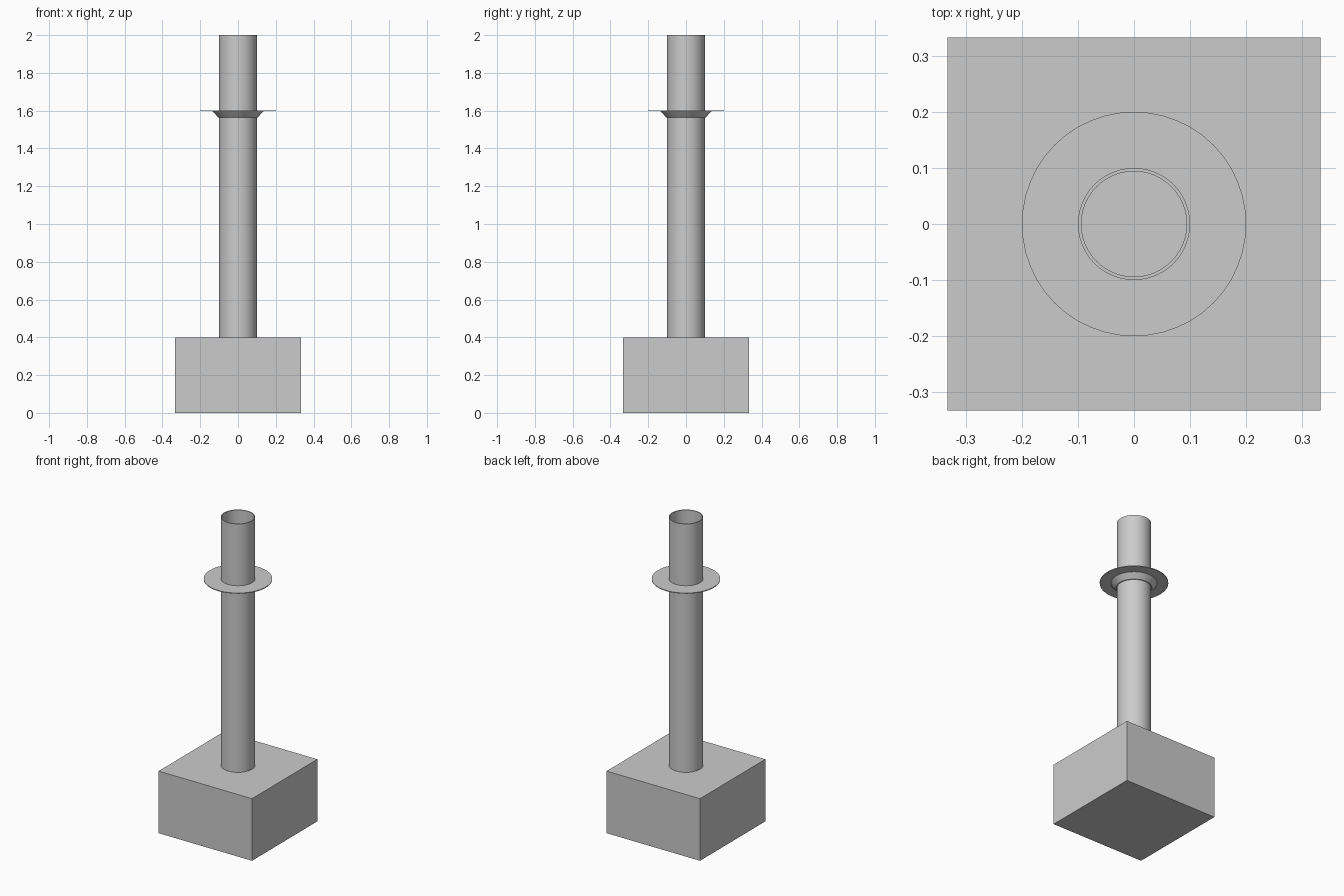
import bpy
import bmesh
import math

cube = bpy.data.objects.get("Cube")
if cube:
    bpy.data.objects.remove(cube, do_unlink=True)

SEGMENTS = 48

grey = bpy.data.materials.new("plain grey")
grey.use_nodes = True
colour = (0.6, 0.6, 0.6, 1)
grey.diffuse_color = colour
grey.node_tree.nodes["Principled BSDF"].inputs["Base Color"].default_value = colour


def add_part(name, bm, smooth=False):
    bmesh.ops.recalc_face_normals(bm, faces=bm.faces[:])
    mesh = bpy.data.meshes.new(name)
    bm.to_mesh(mesh)
    bm.free()
    mesh.materials.append(grey)
    part = bpy.data.objects.new(name, mesh)
    bpy.context.collection.objects.link(part)
    if smooth:
        bpy.ops.object.select_all(action="DESELECT")
        part.select_set(True)
        bpy.context.view_layer.objects.active = part
        bpy.ops.object.shade_smooth_by_angle(angle=math.radians(30))
    return part


def revolve(name, profile):
    """Turn a closed (radius, height) profile about the z axis."""
    bm = bmesh.new()
    verts = [bm.verts.new((r, 0, z)) for r, z in profile]
    edges = [bm.edges.new((verts[i - 1], verts[i])) for i in range(len(verts))]
    bmesh.ops.spin(bm, geom=verts + edges, cent=(0, 0, 0), axis=(0, 0, 1),
                   angle=math.tau, steps=SEGMENTS, use_merge=True)
    bmesh.ops.remove_doubles(bm, verts=bm.verts[:], dist=0.0001)
    return add_part(name, bm, smooth=True)


# Square footing block
bm = bmesh.new()
bmesh.ops.create_cube(bm, size=1)
for v in bm.verts:
    v.co.x *= 0.665
    v.co.y *= 0.665
    v.co.z = (v.co.z + 0.5) * 0.4
add_part("base_block", bm)

# Open pipe standing on the block
revolve("pipe", [(0.1, 0.4), (0.1, 2), (0.094, 2), (0.094, 0.4)])

# Thin disc around the pipe with a conical collar below it
revolve("flange", [(0.1, 1.597), (0.2, 1.597), (0.2, 1.602), (0.1, 1.602)])
revolve("collar", [(0.1, 1.565), (0.105, 1.565), (0.135, 1.597), (0.1, 1.597)])
